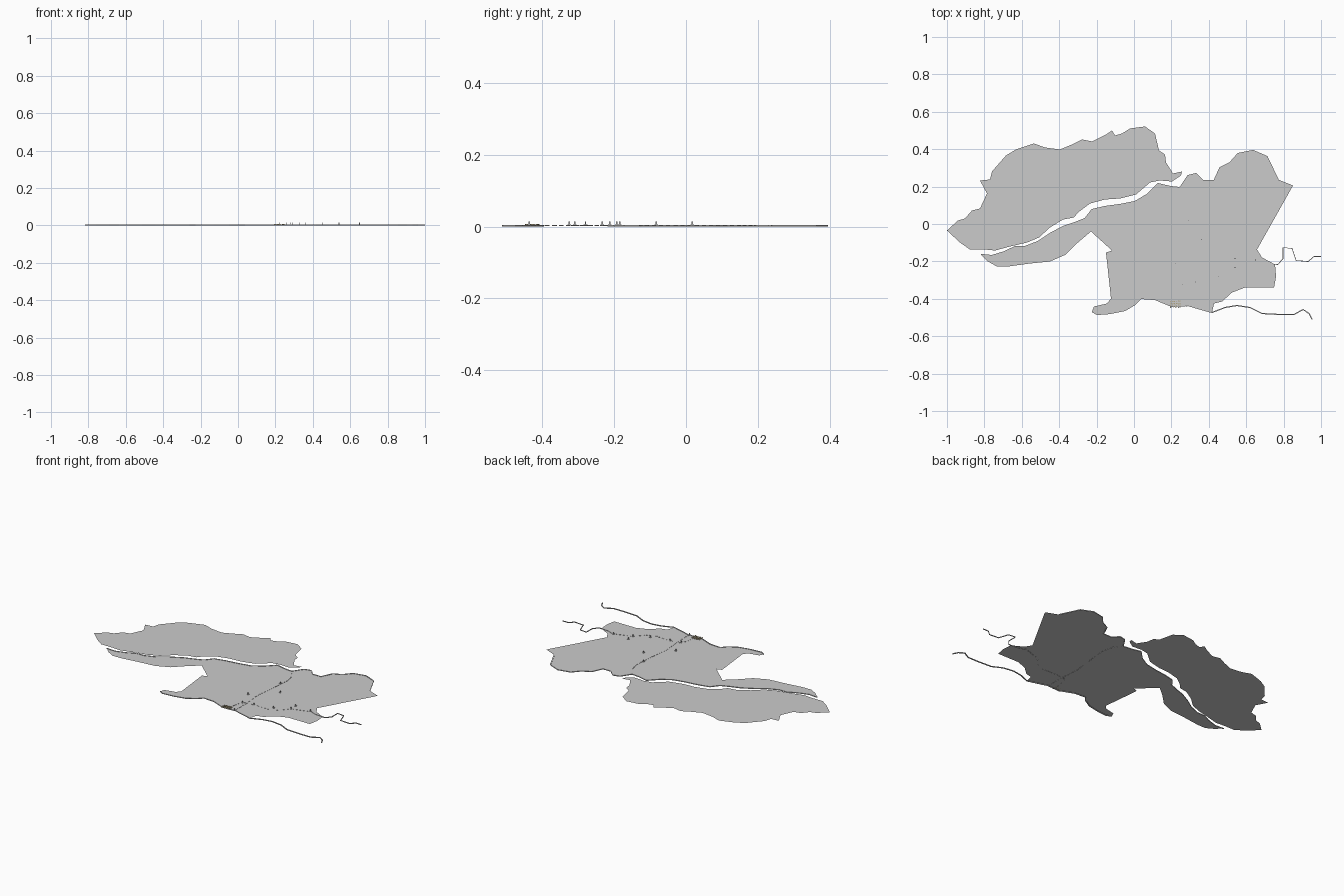
import bpy, bmesh, math, random
from mathutils import Vector, Matrix

random.seed(4)
S, CX, CY, Z = 187.0, 1134.0, 224.5, 0.003   # map units per Blender unit, map centre, ground level


def pt(p, z=Z):
    return Vector(((p[0] - CX) / S, (CY - p[1]) / S, z))


def finish(name, bm, color=None):
    me = bpy.data.meshes.new(name)
    bm.to_mesh(me)
    bm.free()
    ob = bpy.data.objects.new(name, me)
    bpy.context.collection.objects.link(ob)
    if color:
        mat = bpy.data.materials.new(name + "_colour")
        mat.diffuse_color = color
        me.materials.append(mat)
    return ob


def plate(name, outline):
    bm = bmesh.new()
    f = bm.faces.new([bm.verts.new(pt(p)) for p in outline])
    f.normal_update()
    if f.normal.z < 0:
        f.normal_flip()
    bmesh.ops.triangulate(bm, faces=[f])
    finish(name, bm)


def line(name, path, width, z0=0.0, z1=0.005):
    """Mitred ribbon with a square section along a path."""
    ps = [pt(p, 0) for p in path]
    bm = bmesh.new()
    rings = []
    for i, p in enumerate(ps):
        d = (ps[min(i + 1, len(ps) - 1)] - ps[max(i - 1, 0)]).normalized()
        n = Vector((-d.y, d.x, 0)) * width / 2
        rings.append([bm.verts.new(p + n * s + Vector((0, 0, z)))
                      for s, z in ((1, z0), (-1, z0), (-1, z1), (1, z1))])
    for a, b in zip(rings, rings[1:]):
        for k in range(4):
            bm.faces.new((a[k], a[(k + 1) % 4], b[(k + 1) % 4], b[k]))
    bm.faces.new(rings[0])
    bm.faces.new(rings[-1][::-1])
    bmesh.ops.recalc_face_normals(bm, faces=bm.faces)
    finish(name, bm)


def box(bm, x, y, z0, sx, sy, sz, rot=0.0):
    m = (Matrix.Translation((x, y, z0 + sz / 2)) @ Matrix.Rotation(rot, 4, 'Z')
         @ Matrix.Diagonal((sx, sy, sz, 1)))
    bmesh.ops.create_cube(bm, size=1, matrix=m)


def dashed_road(name, path, dash=0.011, gap=0.009):
    bm = bmesh.new()
    ps = [pt(p, 0) for p in path]
    carry = 0.0
    for a, b in zip(ps, ps[1:]):
        d = b - a
        ang, t = math.atan2(d.y, d.x), carry
        while t < d.length:
            c = a + d.normalized() * t
            box(bm, c.x, c.y, 0.0015, dash, 0.004, 0.003, ang)
            t += dash + gap
        carry = t - d.length
    finish(name, bm)


# Northern land
plate("north_land", [
    (947, 231), (958, 221), (965, 219), (972, 211), (980, 209), (987, 194), (980, 181),
    (990, 180), (992, 172), (1006, 156), (1016, 150), (1034, 144), (1045, 148), (1060, 150),
    (1072, 145), (1082, 140), (1092, 142), (1106, 135), (1112, 131), (1115, 136), (1122, 134),
    (1130, 129), (1145, 127), (1155, 134), (1159, 151), (1165, 155), (1166, 163), (1173, 174),
    (1182, 172), (1181, 176), (1172, 182), (1160, 181), (1150, 183), (1136, 195), (1120, 199),
    (1105, 200), (1090, 204), (1078, 213), (1074, 218), (1063, 220), (1050, 228), (1039, 238),
    (1027, 243), (1010, 247), (995, 251), (985, 250), (970, 250), (960, 243)])

# Southern land, sharing its edges with the two shore lines
north_shore = [
    (981, 255), (992, 256), (1005, 252), (1015, 247), (1025, 247), (1038, 242), (1050, 234),
    (1063, 227), (1075, 223), (1085, 219), (1092, 210), (1105, 207), (1120, 205), (1135, 202),
    (1147, 195), (1158, 184), (1170, 187), (1180, 188), (1188, 176), (1196, 174), (1203, 181),
    (1214, 181), (1220, 168), (1230, 163), (1238, 154), (1253, 151), (1267, 157), (1278, 180)]
south_shore = [
    (1092, 312), (1097, 315), (1110, 314), (1125, 311), (1135, 305), (1141, 299), (1155, 300),
    (1172, 307), (1188, 306), (1198, 309), (1212, 313)]
east_edge = [
    (1293, 186), (1257, 250), (1262, 258), (1275, 265), (1276, 277), (1274, 288), (1245, 288),
    (1232, 293), (1222, 302), (1214, 304)]
west_edge = [
    (1094, 307), (1107, 304), (1111, 299), (1106, 253), (1112, 251), (1091, 232), (1078, 243),
    (1066, 255), (1050, 262), (1030, 264), (1008, 267), (997, 267), (988, 262)]
plate("south_land", north_shore + east_edge + south_shore[::-1] + west_edge)

# Shore lines and rivers
line("north_shore_line", north_shore, 0.006)
line("south_shore_line", south_shore + [
    (1225, 308), (1237, 306), (1250, 308), (1262, 314), (1280, 315), (1294, 315), (1303, 310),
    (1309, 314), (1312, 320)], 0.006)
line("east_river", [
    (1257, 261), (1265, 264), (1278, 265), (1283, 259), (1283, 248), (1292, 249), (1296, 261),
    (1308, 262), (1314, 257), (1321, 257)], 0.004)

# Dashed roads
dashed_road("north_road", [
    (1180, 188), (1187, 197), (1190, 210), (1189, 225), (1188, 235), (1185, 260), (1187, 285),
    (1187, 305)])
dashed_road("east_road", [
    (1178, 304), (1180, 290), (1183, 284), (1195, 282), (1218, 283), (1226, 278), (1235, 268),
    (1257, 261)])

# Site markers: small base with a post
for i, (x, y) in enumerate([
        (0.29, 0.017), (0.36, -0.083), (0.22, -0.212), (0.26, -0.325), (0.33, -0.31), (0.45, -0.28),
        (0.54, -0.185), (0.54, -0.233), (0.65, -0.193), (0.28, -0.437)]):
    bm = bmesh.new()
    box(bm, x, y, Z, 0.010, 0.010, 0.003)
    box(bm, x, y, Z, 0.004, 0.004, 0.012)
    finish(f"site_marker_{i + 1}", bm)

# Town: jittered grid of little houses
bm = bmesh.new()
for ix in range(6):
    for iy in range(4):
        box(bm, 0.197 + ix * 0.010 + random.uniform(-.002, .002),
            -0.444 + iy * 0.010 + random.uniform(-.002, .002),
            Z, 0.006, 0.005, random.uniform(0.003, 0.005), random.uniform(-0.4, 0.4))
finish("town_houses", bm, (0.45, 0.38, 0.22, 1))
